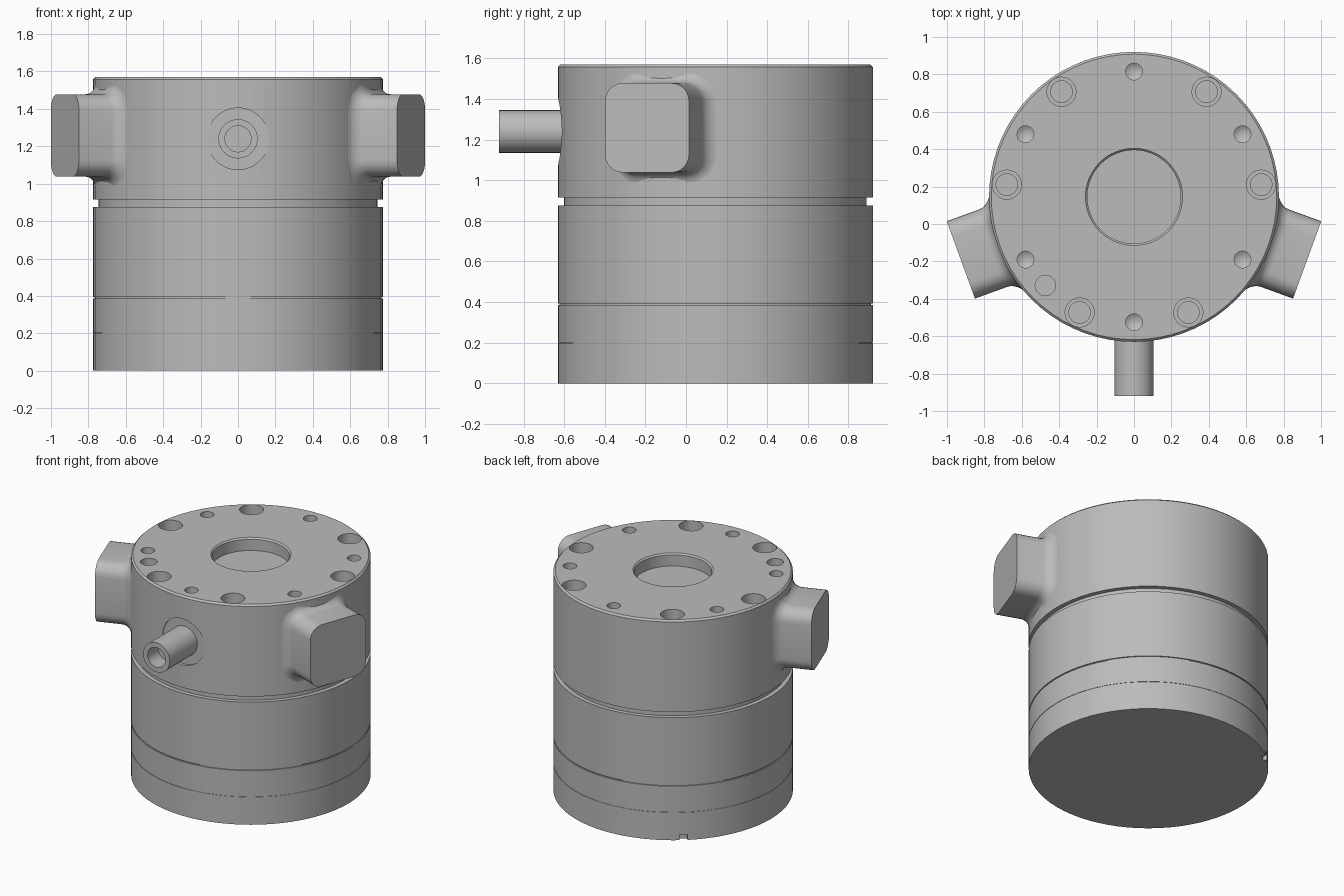
import bpy, bmesh, math
from mathutils import Matrix, Vector

cube = bpy.data.objects.get("Cube")
if cube:
    bpy.data.objects.remove(cube)

CENTRE = Vector((0, 0.145, 0))
R, TOP = 0.775, 1.57
PORT_Z = 1.24

steel = bpy.data.materials.new("plain_grey")
steel.use_nodes = True
grey = (0.5, 0.5, 0.5, 1)
steel.diffuse_color = grey
steel.node_tree.nodes["Principled BSDF"].inputs["Base Color"].default_value = grey


def lathe(bm, profile, segments, matrix):
    """Turn (radius, height) points about the local z axis."""
    rings = []
    for r, h in profile:
        if r == 0:
            rings.append([bm.verts.new(matrix @ Vector((0, 0, h)))] * segments)
        else:
            rings.append([bm.verts.new(matrix @ Vector((r * math.cos(a), r * math.sin(a), h)))
                          for a in (math.tau * i / segments for i in range(segments))])
    bridge(bm, rings)


def bridge(bm, rings):
    for low, high in zip(rings, rings[1:]):
        n = len(low)
        for i in range(n):
            j = (i + 1) % n
            quad = list(dict.fromkeys((low[i], low[j], high[j], high[i])))
            bm.faces.new(quad)


def finish(name, bm):
    bmesh.ops.recalc_face_normals(bm, faces=bm.faces)
    mesh = bpy.data.meshes.new(name)
    bm.to_mesh(mesh)
    bm.free()
    mesh.materials.append(steel)
    obj = bpy.data.objects.new(name, mesh)
    bpy.context.collection.objects.link(obj)
    return obj


def smooth(obj):
    bpy.ops.object.select_all(action='DESELECT')
    obj.select_set(True)
    bpy.context.view_layer.objects.active = obj
    bpy.ops.object.shade_smooth_by_angle(angle=math.radians(30))


def polar(radius, degrees, z):
    a = math.radians(degrees)
    return Matrix.Translation(CENTRE + Vector((radius * math.cos(a), radius * math.sin(a), z)))


# Turned housing with seams and a wide groove
bm = bmesh.new()
profile = [(0, 0), (R, 0)]
for z, half, depth in ((0.2, 0.002, 0.003), (0.39, 0.004, 0.008), (0.895, 0.02, 0.03)):
    profile += [(R, z - half), (R - depth, z - half), (R - depth, z + half), (R, z + half)]
profile += [(R, TOP - 0.012), (R - 0.012, TOP), (0, TOP)]
lathe(bm, profile, 72, Matrix.Translation(CENTRE))
housing = finish("housing", bm)

# Cutter: centre recess, bolt holes, port spot face and base notch
bm = bmesh.new()
lathe(bm, [(0, -0.09), (0.25, -0.09), (0.25, -0.01), (0.27, 0.01), (0, 0.01)], 48, polar(0, 0, TOP))
for angle in (5.5, 55.4, -64.8):
    for side in (angle, 180 - angle):
        lathe(bm, [(0, -0.25), (0.058, -0.25), (0.058, -0.15), (0.078, -0.15),
                   (0.078, 0.02), (0, 0.02)], 24, polar(0.683, side, TOP))
for k in range(6):
    lathe(bm, [(0, -0.13), (0.045, -0.1), (0.045, 0.02), (0, 0.02)], 20, polar(0.67, 30 + 60 * k, TOP))
lathe(bm, [(0, -0.12), (0.055, -0.12), (0.055, 0.02), (0, 0.02)], 20, polar(0.67, 225, TOP))
forward = Matrix.Translation((0, 0, PORT_Z)) @ Matrix.Rotation(math.pi / 2, 4, 'X')
lathe(bm, [(0, 0.608), (0.165, 0.608), (0.165, 0.7), (0, 0.7)], 40, forward)
bmesh.ops.create_cube(bm, size=1, matrix=polar(R, 130, 0.01) @ Matrix.Rotation(math.radians(130), 4, 'Z')
                      @ Matrix.Diagonal((0.05, 0.05, 0.06, 1)))
cutter = finish("hole_cutter", bm)
cutter.hide_render = True

cut = housing.modifiers.new("holes", 'BOOLEAN')
cut.operation, cut.solver, cut.object = 'DIFFERENCE', 'EXACT', cutter
bpy.context.view_layer.objects.active = housing
bpy.ops.object.modifier_apply(modifier=cut.name)
bpy.data.objects.remove(cutter)
smooth(housing)

# Hollow port tube on the front
bm = bmesh.new()
lathe(bm, [(0, 0.8), (0.07, 0.8), (0.07, 0.92), (0.105, 0.92), (0.105, 0.6)], 32, forward)
smooth(finish("port_tube", bm))


# Side lugs: rounded boxes that flare into the housing
def rounded_rect(half, corner, steps=6):
    for k, (sx, sz) in enumerate(((1, 1), (-1, 1), (-1, -1), (1, -1))):
        for i in range(steps + 1):
            a = math.pi / 2 * (k + i / steps)
            yield (sx * (half - corner) + corner * math.cos(a),
                   sz * (half - corner) + corner * math.sin(a))


def lug(name, degrees):
    half, corner, fillet, reach = 0.22, 0.09, 0.06, 0.985
    place = polar(0, 0, 1.258) @ Matrix.Rotation(math.radians(degrees), 4, 'Z')
    bm = bmesh.new()
    rings = []
    for i in range(6):
        a = math.pi / 2 * i / 5
        flare, lift = fillet * (1 - math.sin(a)), fillet * (1 - math.cos(a))
        rings.append([bm.verts.new(place @ Vector((math.sqrt(R * R - t * t) - 0.002 + lift, t, z)))
                      for t, z in rounded_rect(half + flare, corner + flare)])
    rings.append([bm.verts.new(place @ Vector((reach, t, z))) for t, z in rounded_rect(half, corner)])
    bridge(bm, rings)
    bm.faces.new(rings[-1])
    smooth(finish(name, bm))


lug("left_lug", -20)
lug("right_lug", 200)
